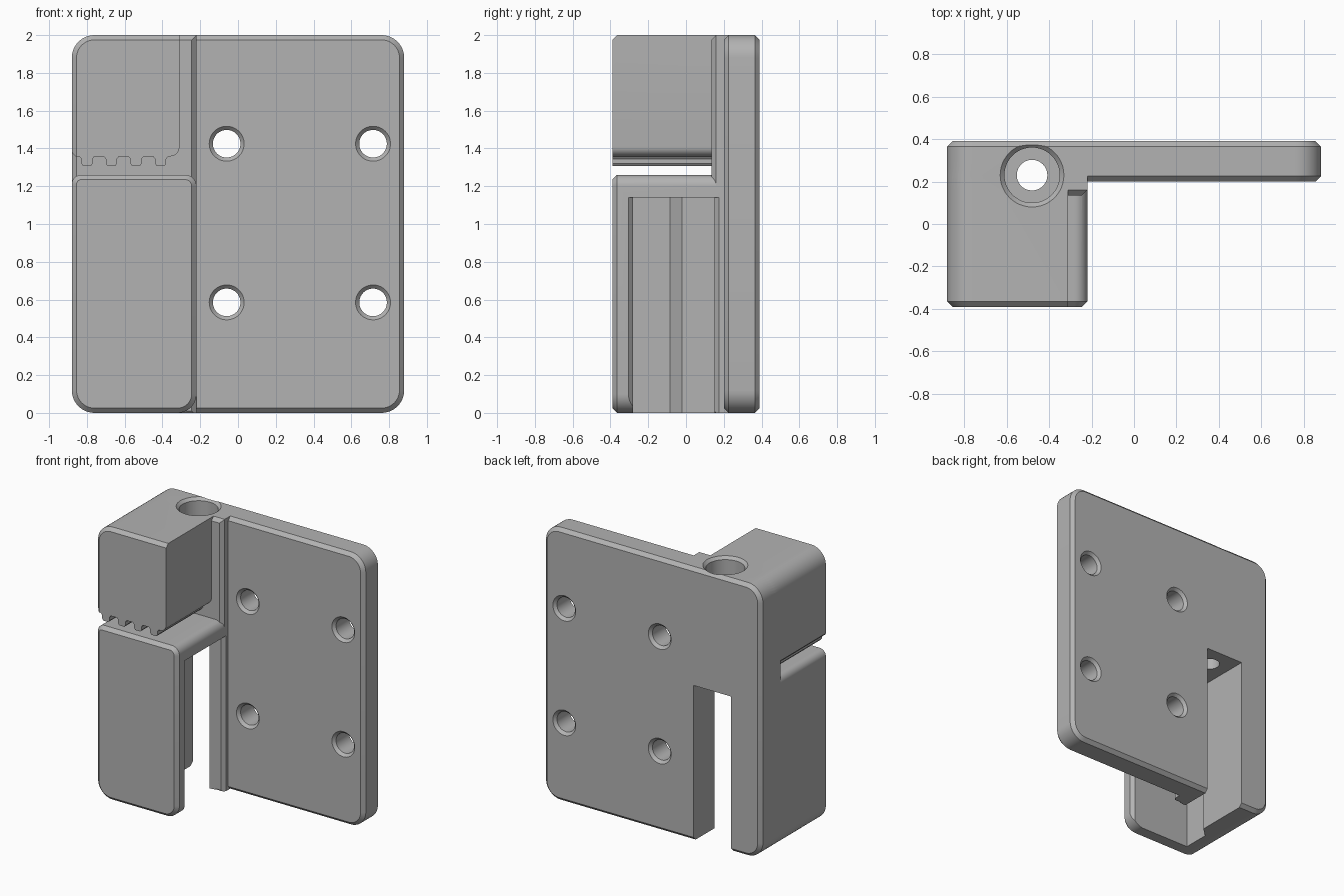
import bpy, bmesh, math
from mathutils import Vector

if "Cube" in bpy.data.objects:
    bpy.data.objects.remove(bpy.data.objects["Cube"])

grey = bpy.data.materials.new("plain grey")
grey.use_nodes = True
COLOUR = (0.45, 0.45, 0.45, 1)
grey.diffuse_color = COLOUR
grey.node_tree.nodes["Principled BSDF"].inputs["Base Color"].default_value = COLOUR

CHAMFER = 0.025
LEFT, RIGHT, EDGE = -0.88, 0.88, -0.22
FRONT, BACK, PLATE_FRONT, RIDGE_FRONT = -0.39, 0.39, 0.2, 0.135
ROUND = 0.12


def finish(name, bm):
    bmesh.ops.recalc_face_normals(bm, faces=bm.faces)
    mesh = bpy.data.meshes.new(name)
    bm.to_mesh(mesh)
    bm.free()
    mesh.materials.append(grey)
    obj = bpy.data.objects.new(name, mesh)
    bpy.context.collection.objects.link(obj)
    return obj


def rounded(x0, x1, z0, z1, radii):
    """Rounded rectangle; radii run bottom left, bottom right, top right, top left."""
    points = []
    corners = [(x0, z0, 1, 1), (x1, z0, -1, 1), (x1, z1, -1, -1), (x0, z1, 1, -1)]
    for i, ((x, z, sx, sz), r) in enumerate(zip(corners, radii)):
        if r == 0:
            points.append((x, z))
            continue
        for k in range(11):
            a = math.pi * (1 + i / 2 + k / 20)
            points.append((x + sx * r + r * math.cos(a), z + sz * r + r * math.sin(a)))
    return points


def prism(name, outline, lo, hi, axis="y", chamfer_at=()):
    """Extrude an outline along an axis and chamfer the rims of the named ends."""
    bm = bmesh.new()
    place = (lambda a, b, h: (a, h, b)) if axis == "y" else (lambda a, b, h: (a, b, h))
    ends = [[bm.verts.new(place(a, b, h)) for a, b in outline] for h in (lo, hi)]
    for ring in ends:
        bm.faces.new(ring)
    for i in range(len(outline)):
        bm.faces.new((ends[0][i - 1], ends[0][i], ends[1][i], ends[1][i - 1]))
    bmesh.ops.recalc_face_normals(bm, faces=bm.faces)
    rims = [e for e in bm.edges for h in chamfer_at
            if all(abs(v.co.y - h) < 1e-5 for v in e.verts)]
    if rims:
        bmesh.ops.bevel(bm, geom=rims, offset=CHAMFER, segments=1, affect="EDGES")
    return finish(name, bm)


def lathe(name, profile, centre, axis):
    """Solid of revolution from (radius, height) pairs."""
    bm = bmesh.new()
    rings = []
    for r, h in profile:
        ring = []
        for k in range(48):
            a = math.tau * k / 48
            u, v = r * math.cos(a), r * math.sin(a)
            p = Vector((u, v, h) if axis == "z" else (u, h, v))
            ring.append(bm.verts.new(p + Vector(centre)))
        rings.append(ring)
    bm.faces.new(rings[0])
    bm.faces.new(rings[-1])
    for a, b in zip(rings, rings[1:]):
        for k in range(48):
            bm.faces.new((a[k - 1], a[k], b[k], b[k - 1]))
    return finish(name, bm)


def combine(base, other, operation):
    mod = base.modifiers.new(operation, "BOOLEAN")
    mod.operation, mod.solver, mod.object = operation, "EXACT", other
    bpy.ops.object.select_all(action="DESELECT")
    bpy.context.view_layer.objects.active = base
    base.select_set(True)
    bpy.ops.object.modifier_apply(modifier=mod.name)
    bpy.data.objects.remove(other)


# Mounting plate with chamfers on both faces
bracket = prism("mounting_bracket", rounded(LEFT, RIGHT, 0, 2, [ROUND] * 4),
                PLATE_FRONT, BACK, chamfer_at=(PLATE_FRONT, BACK))

# Raised ridge behind the blocks
ridge = prism("ridge", rounded(LEFT, EDGE, 0, 2, [ROUND, 0, 0, ROUND]),
              RIDGE_FRONT, 0.3, chamfer_at=(RIDGE_FRONT,))

# Lower hollow block
lower = prism("lower_block", rounded(LEFT, EDGE, 0, 1.26, [ROUND, 0.1, 0.06, 0.05]),
              FRONT, 0.3, chamfer_at=(FRONT,))

# Upper jaw: chamfered slab trimmed to a toothed outline
upper = prism("upper_jaw", rounded(LEFT, 0, 0.5, 2, [0, 0, 0, ROUND]),
              FRONT, 0.3, chamfer_at=(FRONT,))
tooth = [(-0.04, 1.358), (-0.03, 1.345), (-0.03, 1.32), (-0.02, 1.307)]
tooth += [(-x, z) for x, z in reversed(tooth)]
outline = [(-1, 2.2), (-1, 1.38), (LEFT, 1.38), (-0.86, 1.358)]
for i in range(4):
    outline += [(-0.8 + 0.13 * i + x, z) for x, z in tooth]
for k in range(7):
    a = math.pi / 2 * k / 6
    outline.append((-0.36 + 0.05 * math.sin(a), 1.408 - 0.05 * math.cos(a)))
outline.append((-0.31, 2.2))
combine(upper, prism("jaw_trim", outline, -1, 1), "INTERSECT")

for part in (ridge, lower, upper):
    combine(bracket, part, "UNION")

# Pocket open to the side, underside and back
pocket = [(-0.335, 0.6), (-0.335, 0.15), (-0.245, 0.15), (-0.2, 0.195),
          (-0.2, -0.325), (-0.245, -0.28), (-0.71, -0.28), (-0.71, -0.085),
          (-0.64, -0.02), (-0.64, 0.6)]
combine(bracket, prism("pocket", pocket, -0.5, 1.14, axis="z"), "DIFFERENCE")

# Vertical counterbored hole
bore = [(0.17, 2.02), (0.13, 1.98), (0.13, 1.4), (0.072, 1.4), (0.072, 1)]
combine(bracket, lathe("bore", bore, (-0.48, 0.23, 0), "z"), "DIFFERENCE")

# Four screw holes, countersunk on both faces
half = (BACK - PLATE_FRONT) / 2
screw = [(0.112, -half - 0.02), (0.073, -half + 0.02),
         (0.073, half - 0.02), (0.112, half + 0.02)]
for x in (-0.06, 0.715):
    for z in (0.585, 1.425):
        centre = (x, (BACK + PLATE_FRONT) / 2, z)
        combine(bracket, lathe("screw_hole", screw, centre, "y"), "DIFFERENCE")

bpy.ops.object.select_all(action="DESELECT")
bracket.select_set(True)
bpy.context.view_layer.objects.active = bracket
bpy.ops.object.shade_smooth_by_angle(angle=math.radians(30))
